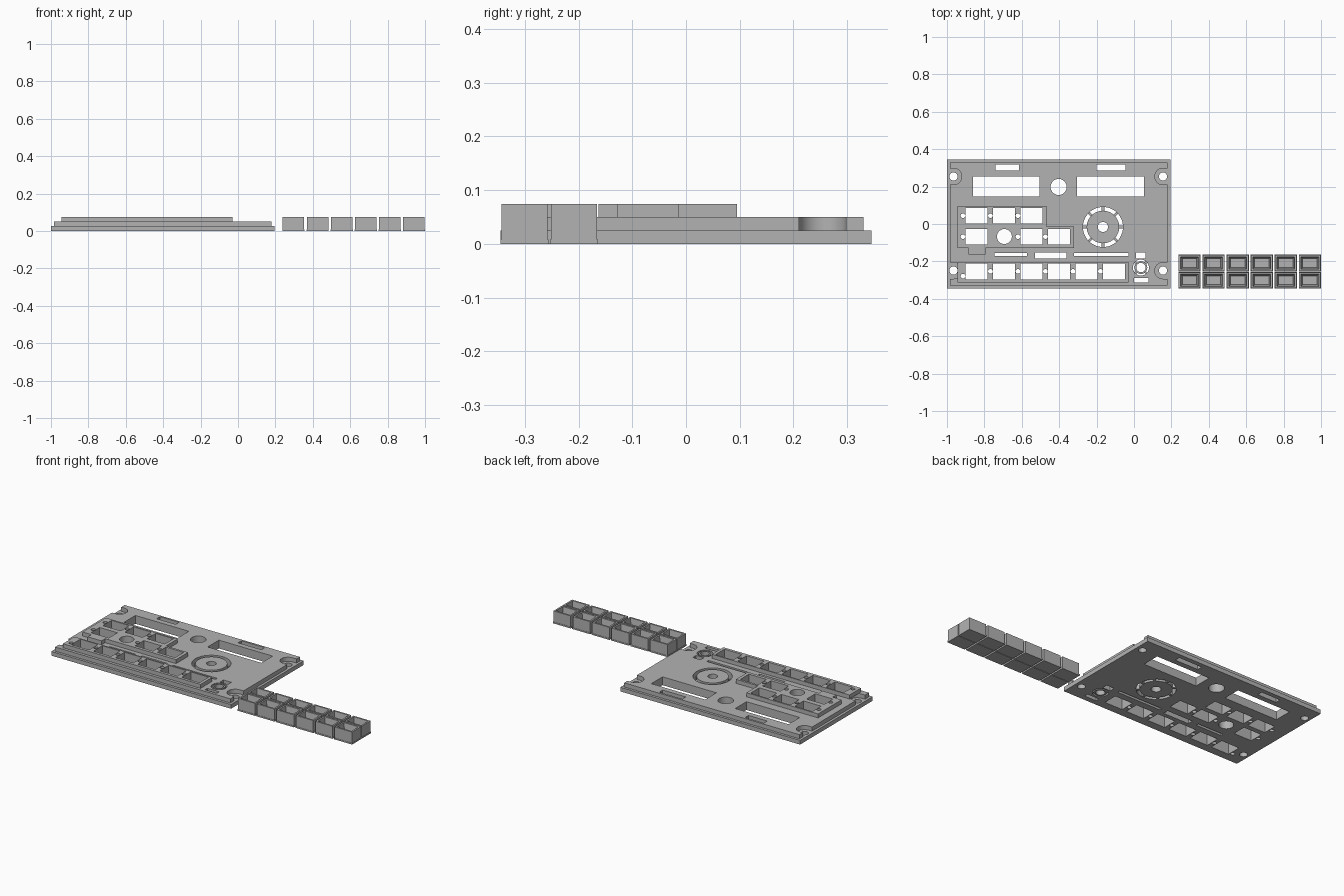
import bpy, bmesh, math

if "Cube" in bpy.data.objects:
    bpy.data.objects.remove(bpy.data.objects["Cube"])

grey = bpy.data.materials.new("light grey plastic")
grey.diffuse_color = (0.45, 0.45, 0.45, 1)
grey.use_nodes = True
grey.node_tree.nodes["Principled BSDF"].inputs["Base Color"].default_value = grey.diffuse_color


def rect(x0, x1, y0, y1):
    return [(x0, y0), (x1, y0), (x1, y1), (x0, y1)]


def arc(x, y, r, a0=0, a1=360, n=32, closed=True):
    """Points on an arc; a closed circle leaves out the doubled end point."""
    count = n if closed else n + 1
    return [(x + r * math.cos(math.radians(a0 + (a1 - a0) * i / n)),
             y + r * math.sin(math.radians(a0 + (a1 - a0) * i / n))) for i in range(count)]


def plate(name, loops, z0, z1):
    """Extrude a flat outline with holes between two heights."""
    cu = bpy.data.curves.new(name + "_profile", 'CURVE')
    cu.dimensions, cu.fill_mode, cu.extrude = '2D', 'BOTH', (z1 - z0) / 2
    for pts in loops:
        sp = cu.splines.new('POLY')
        sp.points.add(len(pts) - 1)
        for p, (x, y) in zip(sp.points, pts):
            p.co = (x, y, 0, 1)
        sp.use_cyclic_u = True
    tmp = bpy.data.objects.new(name + "_tmp", cu)
    bpy.context.collection.objects.link(tmp)
    dg = bpy.context.evaluated_depsgraph_get()
    me = bpy.data.meshes.new_from_object(tmp.evaluated_get(dg))
    bpy.data.objects.remove(tmp)
    bm = bmesh.new()
    bm.from_mesh(me)
    bmesh.ops.remove_doubles(bm, verts=bm.verts, dist=1e-5)
    bmesh.ops.translate(bm, verts=bm.verts, vec=(0, 0, (z0 + z1) / 2))
    bmesh.ops.recalc_face_normals(bm, faces=bm.faces)
    bm.to_mesh(me)
    bm.free()
    return finish(name, me)


def finish(name, me):
    me.name = name
    me.materials.clear()
    me.materials.append(grey)
    ob = bpy.data.objects.new(name, me)
    bpy.context.collection.objects.link(ob)
    bpy.ops.object.select_all(action='DESELECT')
    ob.select_set(True)
    bpy.context.view_layer.objects.active = ob
    bpy.ops.object.shade_smooth_by_angle(angle=math.radians(30))
    return ob


# Button openings and the small lamp holes beside them
PITCH, W = 0.147, 0.118


def button_row(columns, y0, y1):
    loops = []
    for c in columns:
        x = -0.901 + PITCH * c
        loops.append(rect(x, x + W, y0, y1))
        lamp_y = (y0 + y1) / 2 - (0.025 if y1 < -0.2 and c == 0 else 0)
        loops.append(arc(x - 0.0135, lamp_y, 0.0125, n=16))
    return loops


upper_holes = (button_row([0, 1, 2], 0.003, 0.085) + button_row([0, 2, 3], -0.109, -0.027)
               + [arc(-0.693, -0.067, 0.040)])
lower_holes = button_row(range(6), -0.296, -0.211)

# Windows, slots and round openings
DIAL, KNOB = (-0.166, -0.016), (0.037, -0.233)
openings = [
    rect(-0.86, -0.505, 0.147, 0.254), rect(-0.305, 0.053, 0.147, 0.254),
    rect(-0.741, -0.615, 0.286, 0.318), rect(-0.20, -0.045, 0.286, 0.318),
    rect(-0.745, -0.573, -0.170, -0.154), rect(-0.53, -0.36, -0.185, -0.152),
    rect(-0.322, -0.03, -0.170, -0.154),
    rect(0.01, 0.062, -0.185, -0.152), rect(0.0, 0.078, -0.313, -0.290),
    arc(-0.403, 0.198, 0.043), arc(*DIAL, 0.107, n=48), arc(*KNOB, 0.043),
]
panel_holes = upper_holes + lower_holes + openings
HX0, HX1, HY0, HY1 = -0.965, 0.155, -0.249, 0.254
screw_holes = [arc(x, y, 0.022, n=24) for x in (HX0, HX1) for y in (HY0, HY1)]

# Base flange
plate("base_plate", [rect(-1, 0.195, -0.345, 0.345)] + panel_holes + screw_holes, 0, 0.025)

# Raised body with rounded notches around the screws
R, X0, X1, Y = 0.044, -0.985, 0.18, 0.33
body = [(X0, -Y), (X1, -Y)]
for hy in (HY0, HY1):
    body += [(X1, hy - R)] + arc(HX1, hy, R, 270, 90, 16, False) + [(X1, hy + R)]
body += [(X1, Y), (X0, Y)]
for hy in (HY1, HY0):
    body += [(X0, hy + R)] + arc(HX0, hy, R, 90, -90, 16, False) + [(X0, hy - R)]
plate("panel_body", [body] + panel_holes, 0.025, 0.05)

# Raised surrounds for the button groups
surround = [(-0.945, 0.095), (-0.945, -0.128), (-0.885, -0.128), (-0.885, -0.163),
            (-0.794, -0.163), (-0.794, -0.128), (-0.322, -0.128), (-0.322, -0.014),
            (-0.468, -0.014), (-0.468, 0.095)]
plate("upper_button_surround", [surround] + upper_holes, 0.05, 0.074)
plate("lower_button_surround", [rect(-0.945, -0.03, -0.313, -0.203)] + lower_holes, 0.05, 0.074)


# Round controls held by thin bridges
def control(name, centre, r, hole, gap, turn, count, width):
    cx, cy = centre
    plate(name, [arc(cx, cy, r, n=48), arc(cx, cy, hole)], 0, 0.05)
    for i in range(count):
        a = math.radians(turn + 360 * i / count)
        ca, sa = math.cos(a), math.sin(a)
        bar = rect(r - 0.003, gap + 0.003, -width / 2, width / 2)
        plate(name + "_bridge", [[(cx + u * ca - v * sa, cy + u * sa + v * ca) for u, v in bar]],
              0.002, 0.023)


control("dial_disc", DIAL, 0.087, 0.027, 0.107, 0, 8, 0.014)
control("knob_ring", KNOB, 0.034, 0.025, 0.043, 45, 4, 0.012)


# Loose button caps: open boxes with a sloped cavity and a foot flange
def button_cap(x, y, w, d):
    def ring(bm, inset, z):
        return [bm.verts.new((px, py, z)) for px, py in
                rect(x + inset, x + w - inset, y + inset, y + d - inset)]
    bm = bmesh.new()
    steps = [(0, 0), (0, 0.008), (0.002, 0.008), (0.002, 0.074), (0.012, 0.074), (0.021, 0.014)]
    rings = [ring(bm, *s) for s in steps]
    for a, b in zip(rings, rings[1:]):
        for i in range(4):
            bm.faces.new((a[i], a[(i + 1) % 4], b[(i + 1) % 4], b[i]))
    bm.faces.new(rings[0][::-1])
    bm.faces.new(rings[-1])
    bmesh.ops.recalc_face_normals(bm, faces=bm.faces)
    me = bpy.data.meshes.new("button_cap")
    bm.to_mesh(me)
    bm.free()
    finish("button_cap", me)
    # Small pegs on the cavity floor
    for py in (0.03, 0.058):
        plate("cap_peg", [rect(x + 0.023, x + 0.034, y + py - 0.005, y + py + 0.005)], 0.012, 0.022)


for row_y in (-0.345, -0.253):
    for c in range(6):
        button_cap(0.237 + 0.1288 * c, row_y, 0.119, 0.089)
